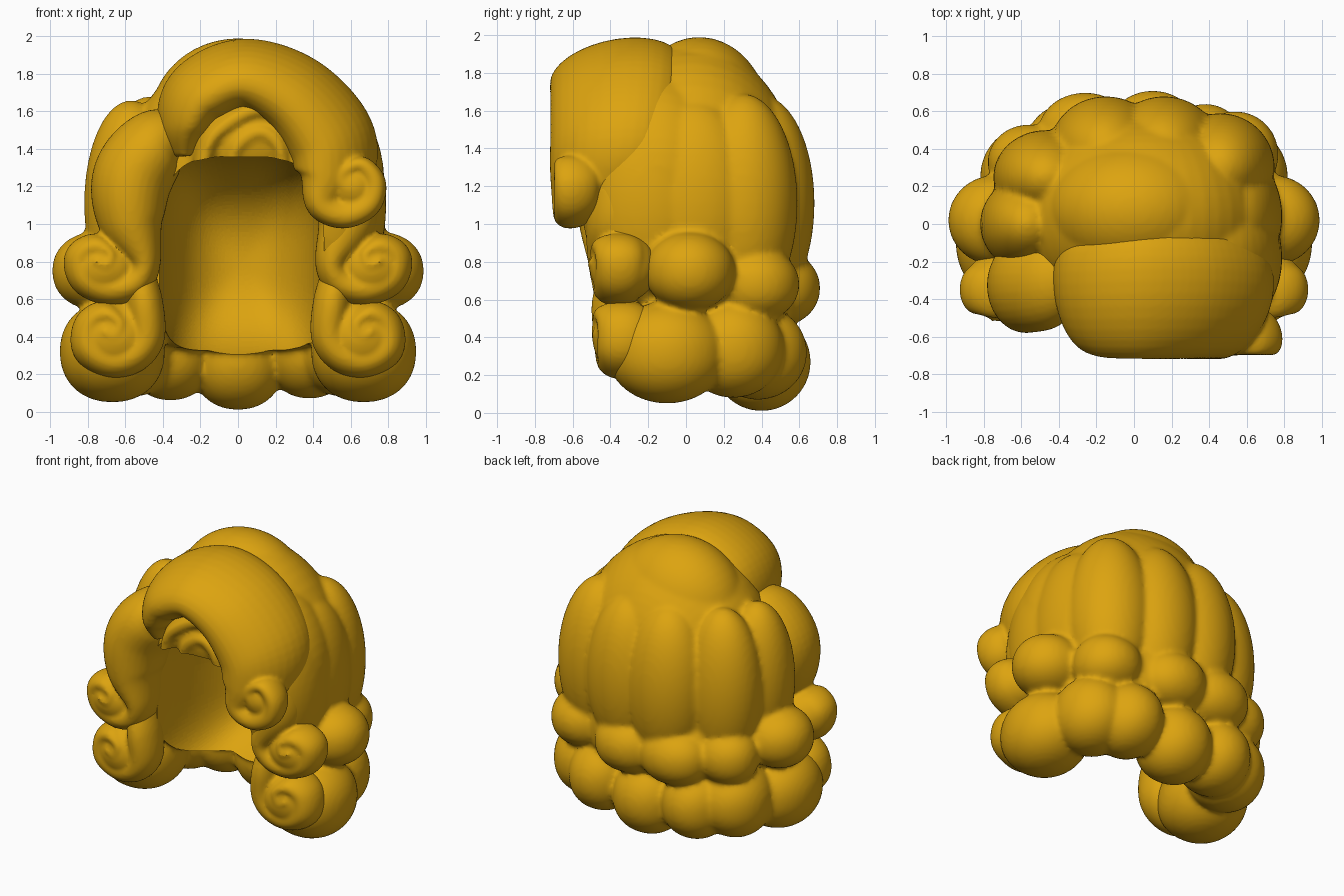
import bpy, bmesh, math
from mathutils import Vector

if "Cube" in bpy.data.objects:
    bpy.data.objects.remove(bpy.data.objects["Cube"])

gold = bpy.data.materials.new("golden_hair")
gold.use_nodes = True
COLOUR = (0.72, 0.37, 0.005, 1)
gold.diffuse_color = COLOUR
shader = gold.node_tree.nodes["Principled BSDF"]
shader.inputs["Base Color"].default_value = COLOUR
shader.inputs["Roughness"].default_value = 0.6


def power(v, e):
    return math.copysign(abs(v) ** e, v)


def select(obs):
    bpy.ops.object.select_all(action='DESELECT')
    for ob in obs:
        ob.select_set(True)
    bpy.context.view_layer.objects.active = obs[0]


def finish(name, bm):
    bmesh.ops.recalc_face_normals(bm, faces=bm.faces)
    mesh = bpy.data.meshes.new(name)
    bm.to_mesh(mesh)
    bm.free()
    mesh.materials.append(gold)
    ob = bpy.data.objects.new(name, mesh)
    bpy.context.collection.objects.link(ob)
    return ob


def shade(ob):
    select([ob])
    bpy.ops.object.shade_smooth_by_angle(angle=math.radians(50))


def fuse(name, parts, voxel, passes):
    """Melt overlapping parts into one skin with soft creases."""
    select(parts)
    bpy.ops.object.join()
    ob = bpy.context.object
    ob.name = name
    remesh = ob.modifiers.new("melt", 'REMESH')
    remesh.mode = 'VOXEL'
    remesh.voxel_size = voxel
    soften = ob.modifiers.new("soften", 'SMOOTH')
    soften.iterations = passes
    for m in (remesh, soften):
        bpy.ops.object.modifier_apply(modifier=m.name)
    shade(ob)
    return ob


def blob(name, centre, size, e=1.0, f=1.0, detail=48):
    """Ellipsoid with poles along y; e squares the front outline, f the depth."""
    bm = bmesh.new()
    bmesh.ops.create_uvsphere(bm, u_segments=detail, v_segments=detail * 2 // 3, radius=1)
    for v in bm.verts:
        flat = min(1, math.hypot(v.co.x, v.co.y)) ** f
        a = math.atan2(v.co.y, v.co.x)
        unit = (flat * power(math.cos(a), e), power(v.co.z, f), flat * power(math.sin(a), e))
        v.co = [c + s * u for c, s, u in zip(centre, size, unit)]
    return finish(name, bm)


def spline(pts, steps=8):
    """Catmull-Rom interpolation of points of any dimension."""
    out = []
    padded = [pts[0]] + pts + [pts[-1]]
    for p0, p1, p2, p3 in zip(padded, padded[1:], padded[2:], padded[3:]):
        for i in range(steps):
            t = i / steps
            out.append([0.5 * (2 * b + (c - a) * t + (2 * a - 5 * b + 4 * c - d) * t * t
                               + (3 * b - a - 3 * c + d) * t ** 3)
                        for a, b, c, d in zip(p0, p1, p2, p3)])
    return out + [list(pts[-1])]


def strand(name, pts, mirror=1, lean=0.0, sides=32):
    """Sweep along (x, y, z, half width, half depth); lean slopes the front inwards."""
    path = spline(pts)
    bm = bmesh.new()
    rings = []
    for i, (x, y, z, w, d) in enumerate(path):
        a, b = path[max(i - 1, 0)], path[min(i + 1, len(path) - 1)]
        n = Vector((a[2] - b[2], 0, b[0] - a[0])).normalized()
        ring = []
        for k in range(sides):
            t = math.tau * k / sides
            p = Vector((x, y, z)) + n * w * (math.cos(t) + lean * math.sin(t))
            p.y += d * math.sin(t)
            p.x *= mirror
            ring.append(bm.verts.new(p))
        rings.append(ring)
    for r, s in zip(rings, rings[1:]):
        for k in range(sides):
            j = (k + 1) % sides
            bm.faces.new((r[k], r[j], s[j], s[k]))
    for ring, p in ((rings[0], path[0]), (rings[-1], path[-1])):
        tip = bm.verts.new((p[0] * mirror, p[1], p[2]))
        for k in range(sides):
            bm.faces.new((ring[k], ring[(k + 1) % sides], tip))
    return finish(name, bm)


# Crown, swept left side, nape and vertical locks around the sides and back
shell = [blob("crown", (0.05, 0.03, 1.2), (0.67, 0.57, 0.75)),
         blob("crown_top", (0.0, 0.07, 1.55), (0.47, 0.37, 0.44)),
         blob("left_sweep", (0.28, -0.14, 1.23), (0.5, 0.42, 0.58)),
         blob("nape", (0, 0.1, 0.7), (0.7, 0.53, 0.38), 0.75)]
locks = [(-0.57, 0, 0.25, 0.25, 0.55), (-0.47, 0.25, 0.28, 0.25, 0.57),
         (-0.15, 0.4, 0.3, 0.28, 0.57), (0.16, 0.4, 0.3, 0.28, 0.57),
         (0.46, 0.3, 0.29, 0.29, 0.58), (0.52, 0.04, 0.27, 0.36, 0.55),
         (0.52, -0.18, 0.27, 0.37, 0.55)]
for i, (x, y, rx, ry, rz) in enumerate(locks):
    shell.append(blob(f"lock_{i}", (x, y, 1.11), (rx, ry, rz)))

# Upper and lower rows of rolled curls
rolls = [(0.54, 0.37, 0.68, 0.23, 0.23, 0.2), (0.1, 0.5, 0.66, 0.24, 0.21, 0.2),
         (-0.26, 0.49, 0.66, 0.25, 0.21, 0.2), (-0.56, 0.33, 0.68, 0.22, 0.2, 0.2),
         (0.38, 0.38, 0.32, 0.23, 0.26, 0.25), (0, 0.4, 0.27, 0.25, 0.26, 0.26),
         (-0.36, 0.38, 0.31, 0.23, 0.26, 0.25)]
for s in (1, -1):
    rolls += [(s * 0.74, 0.02, 0.75, 0.25, 0.24, 0.21),
              (s * 0.67, -0.1, 0.32, 0.28, 0.32, 0.27),
              (s * 0.57, 0.25, 0.34, 0.25, 0.27, 0.26)]
for i, c in enumerate(rolls):
    shell.append(blob(f"roll_{i}", c[:3], c[3:], 0.92))

# Rippled fringe tucked under the front swoop
shell.append(blob("fringe_base", (0.06, -0.27, 1.46), (0.42, 0.33, 0.32)))
for r, y in ((0.24, -0.45), (0.12, -0.45)):
    shell.append(strand("fringe_wave", [
        (0.12 - r * 1.3, y, 1.3, 0.06, 0.15), (0.12 - r, y, 1.36 + r * 0.5, 0.07, 0.17),
        (0.12, y, 1.37 + r, 0.07, 0.17), (0.12 + r * 0.8, y, 1.36 + r * 0.5, 0.07, 0.17),
        (0.12 + r, y, 1.28, 0.06, 0.15)]))
hair = fuse("hair_shell", shell, 0.018, 5)

# Hollow for the head: domed at the back, open in front and below
hollow = blob("head_hollow", (0.02, -0.4, 0.79), (0.44, 0.86, 0.575), 0.58, 0.85, 120)
cut = hair.modifiers.new("hollow", 'BOOLEAN')
cut.operation = 'DIFFERENCE'
cut.solver = 'EXACT'
cut.object = hollow
bpy.ops.object.modifier_apply(modifier=cut.name)
bpy.data.objects.remove(hollow)
shade(hair)

# Large swoop over the forehead ending in a curl
swoop = strand("swoop", [
    (-0.3, -0.34, 1.36, 0.06, 0.2), (-0.3, -0.37, 1.52, 0.13, 0.29),
    (-0.21, -0.38, 1.7, 0.17, 0.33), (0.03, -0.37, 1.8, 0.18, 0.35),
    (0.3, -0.37, 1.69, 0.21, 0.35), (0.49, -0.39, 1.46, 0.23, 0.33),
    (0.51, -0.44, 1.26, 0.2, 0.28), (0.47, -0.54, 1.12, 0.11, 0.17),
    (0.57, -0.58, 1.07, 0.09, 0.12), (0.68, -0.58, 1.12, 0.085, 0.12),
    (0.71, -0.58, 1.22, 0.075, 0.12), (0.65, -0.58, 1.3, 0.06, 0.12),
    (0.57, -0.58, 1.26, 0.05, 0.12), (0.59, -0.58, 1.19, 0.04, 0.12),
    (0.64, -0.58, 1.21, 0.03, 0.12)], lean=0.3)
fuse("front_swoop", [swoop, blob("core", (0.61, -0.57, 1.2), (0.14, 0.13, 0.14))], 0.014, 4)

# Side strands: the right one rises to the parting, the left sits under the swoop
upper_curl = [
    (0.5, -0.36, 0.8, 0.09, 0.16), (0.55, -0.36, 0.69, 0.09, 0.14),
    (0.68, -0.36, 0.655, 0.09, 0.13), (0.81, -0.35, 0.71, 0.09, 0.13),
    (0.84, -0.35, 0.82, 0.085, 0.13), (0.76, -0.36, 0.88, 0.07, 0.14),
    (0.68, -0.36, 0.84, 0.055, 0.15), (0.7, -0.36, 0.78, 0.045, 0.16),
    (0.76, -0.36, 0.8, 0.035, 0.16)]
right_top = [
    (0.27, -0.28, 1.5, 0.1, 0.15), (0.43, -0.31, 1.43, 0.19, 0.24),
    (0.56, -0.32, 1.25, 0.215, 0.26), (0.57, -0.34, 1.02, 0.18, 0.23)]
left_top = [(0.58, -0.33, 1.2, 0.16, 0.18), (0.58, -0.33, 1.0, 0.16, 0.2)]
lower_curl = [
    (0.54, -0.33, 0.75, 0.09, 0.13), (0.5, -0.35, 0.58, 0.1, 0.15),
    (0.49, -0.35, 0.4, 0.1, 0.14), (0.56, -0.35, 0.3, 0.095, 0.13),
    (0.68, -0.34, 0.275, 0.095, 0.13), (0.79, -0.33, 0.34, 0.095, 0.14),
    (0.79, -0.33, 0.46, 0.085, 0.14), (0.71, -0.34, 0.52, 0.07, 0.15),
    (0.63, -0.35, 0.47, 0.055, 0.15), (0.66, -0.35, 0.4, 0.045, 0.15),
    (0.72, -0.35, 0.43, 0.035, 0.15)]
for side, s, top in (("left", 1, left_top), ("right", -1, right_top)):
    fuse(f"{side}_strand", [strand("upper", top + upper_curl, s),
                            blob("core", (s * 0.71, -0.33, 0.77), (0.2, 0.18, 0.18))], 0.014, 4)
    fuse(f"{side}_lower_curl", [strand("lower", lower_curl, s),
                                blob("core", (s * 0.65, -0.32, 0.4), (0.22, 0.175, 0.2))], 0.014, 4)
